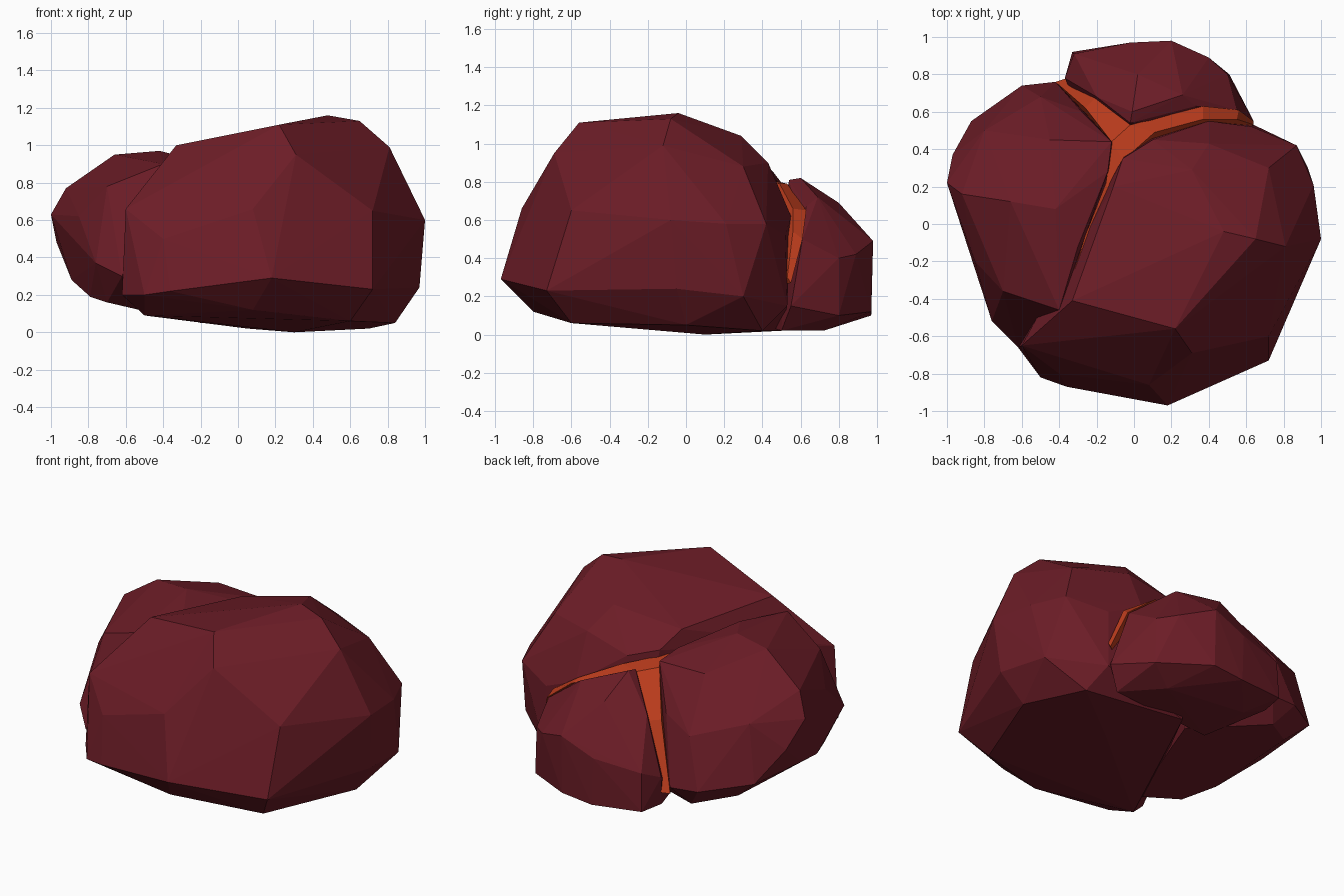
import bpy, bmesh
from mathutils import Vector


def material(name, color):
    m = bpy.data.materials.new(name)
    m.diffuse_color = (*color, 1)
    return m


STONE = material("dark_red_stone", (0.15, 0.012, 0.02))
GLOW = material("orange_vein", (0.5, 0.045, 0.012))


def finish(bm, name, mat):
    bmesh.ops.recalc_face_normals(bm, faces=bm.faces[:])
    me = bpy.data.meshes.new(name)
    bm.to_mesh(me)
    bm.free()
    me.materials.append(mat)
    ob = bpy.data.objects.new(name, me)
    bpy.context.collection.objects.link(ob)
    return ob


def boulder(name, *rings):
    """Faceted boulder: convex hull around a few corner rings."""
    bm = bmesh.new()
    for ring in rings:
        for p in ring:
            bm.verts.new(p)
    out = bmesh.ops.convex_hull(bm, input=bm.verts[:])
    junk = {g for g in out["geom_interior"] + out["geom_unused"]
            if isinstance(g, bmesh.types.BMVert)}
    bmesh.ops.delete(bm, geom=list(junk), context='VERTS')
    return finish(bm, name, STONE)


# Large front and right boulder: crown, shoulder, belt, skirt, base
boulder(
    "main_boulder",
    [(0.22, -0.56, 1.11), (0.48, -0.04, 1.16), (0.65, -0.08, 1.13), (0.31, 0.29, 1.04),
     (-0.11, 0.2, 0.96), (-0.33, -0.41, 1.0)],
    [(0.31, -0.69, 0.95), (0.81, -0.12, 0.99), (0.4, 0.43, 0.9), (0.1, 0.45, 0.83),
     (-0.06, 0.35, 0.87), (-0.37, -0.47, 0.92), (-0.6, -0.65, 0.66), (0.72, 0.3, 0.88)],
    [(0.08, -0.86, 0.66), (0.72, -0.6, 0.65), (1.0, -0.08, 0.6), (0.96, 0.21, 0.58),
     (0.87, 0.42, 0.58), (0.63, 0.52, 0.52), (0.4, 0.55, 0.62), (-0.4, -0.8, 0.5)],
    [(0.18, -0.97, 0.29), (0.72, -0.73, 0.23), (0.97, -0.05, 0.24), (0.93, 0.3, 0.2),
     (0.64, 0.53, 0.15), (-0.13, -0.88, 0.24), (-0.5, -0.82, 0.2), (-0.36, -0.87, 0.22),
     (-0.62, -0.66, 0.2)],
    [(0.08, -0.8, 0.12), (0.6, -0.6, 0.06), (0.84, 0.0, 0.05), (0.7, 0.4, 0.02),
     (0.3, 0.1, 0.0), (0.05, 0.5, 0.02), (-0.5, -0.6, 0.09)])

# Left boulder
boulder(
    "left_boulder",
    [(-0.66, 0.12, 0.95), (-0.42, 0.08, 0.97), (-0.3, -0.12, 0.94), (-0.4, -0.46, 0.9),
     (-0.12, 0.44, 0.85), (-0.14, 0.28, 0.88), (-0.45, 0.45, 0.86)],
    [(-0.92, 0.16, 0.77), (-0.7, -0.36, 0.78), (-0.85, -0.2, 0.62), (-1.0, 0.22, 0.63),
     (-0.8, 0.5, 0.65), (-0.5, 0.68, 0.56), (-0.28, 0.6, 0.62)],
    [(-0.76, -0.52, 0.37), (-0.97, 0.37, 0.48), (-0.87, 0.55, 0.3), (-0.6, 0.74, 0.25),
     (-0.42, 0.76, 0.24), (-0.89, 0.1, 0.28), (-0.62, -0.66, 0.3)],
    [(-0.79, -0.2, 0.19), (-0.7, -0.4, 0.16), (-0.5, 0.66, 0.12), (-0.72, 0.5, 0.17),
     (-0.4, -0.45, 0.09), (-0.05, 0.4, 0.04)])

# Small back boulder
boulder(
    "back_boulder",
    [(-0.02, 0.54, 0.81), (-0.01, 0.6, 0.82), (0.26, 0.69, 0.72), (0.02, 0.8, 0.69),
     (0.33, 0.63, 0.67), (-0.2, 0.68, 0.62)],
    [(0.55, 0.61, 0.5), (0.5, 0.8, 0.4), (0.2, 0.98, 0.49), (-0.02, 0.97, 0.4),
     (-0.32, 0.91, 0.36), (-0.37, 0.78, 0.3), (0.4, 0.89, 0.42)],
    [(0.64, 0.55, 0.15), (0.51, 0.8, 0.1), (0.2, 0.97, 0.12), (-0.01, 0.97, 0.1),
     (-0.33, 0.92, 0.12), (-0.36, 0.76, 0.12)],
    [(0.55, 0.5, 0.02), (0.35, 0.72, 0.02), (-0.2, 0.75, 0.05), (-0.2, 0.4, 0.05)])

# Orange veins in the cracks: tapering strips sunk towards the middle
HUB = [(-0.12, 0.44, 0.81), (-0.02, 0.53, 0.79), (0.11, 0.49, 0.79), (-0.06, 0.34, 0.83)]
VEINS = {
    "front_vein": ([HUB[0], (-0.15, 0.22, 0.86), (-0.26, -0.06, 0.89), (-0.39, -0.47, 0.905)],
                   [HUB[3], (-0.13, 0.14, 0.86), (-0.24, -0.16, 0.89), (-0.36, -0.46, 0.905)]),
    "back_vein": ([HUB[0], (-0.26, 0.62, 0.58), (-0.42, 0.76, 0.2)],
                  [HUB[1], (-0.2, 0.68, 0.58), (-0.36, 0.78, 0.2)]),
    "right_vein": ([HUB[1], (0.37, 0.63, 0.65), (0.56, 0.61, 0.5), (0.64, 0.55, 0.27)],
                   [HUB[2], (0.37, 0.56, 0.66), (0.55, 0.56, 0.54), (0.64, 0.53, 0.3)]),
    "vein_hub": ([HUB[0], HUB[1]], [HUB[3], HUB[2]]),
}
CENTRE = Vector((0, 0.1, 0.2))
for name, (a, b) in VEINS.items():
    bm = bmesh.new()
    va, vb = [bm.verts.new(p) for p in a], [bm.verts.new(p) for p in b]
    for i in range(len(a) - 1):
        bm.faces.new((va[i], va[i + 1], vb[i + 1], vb[i]))
    top = bm.faces[:]
    ext = bmesh.ops.extrude_face_region(bm, geom=top, use_keep_orig=True)
    for v in ext["geom"]:
        if isinstance(v, bmesh.types.BMVert):
            v.co = v.co.lerp(CENTRE, 0.3)
    finish(bm, name, GLOW)
